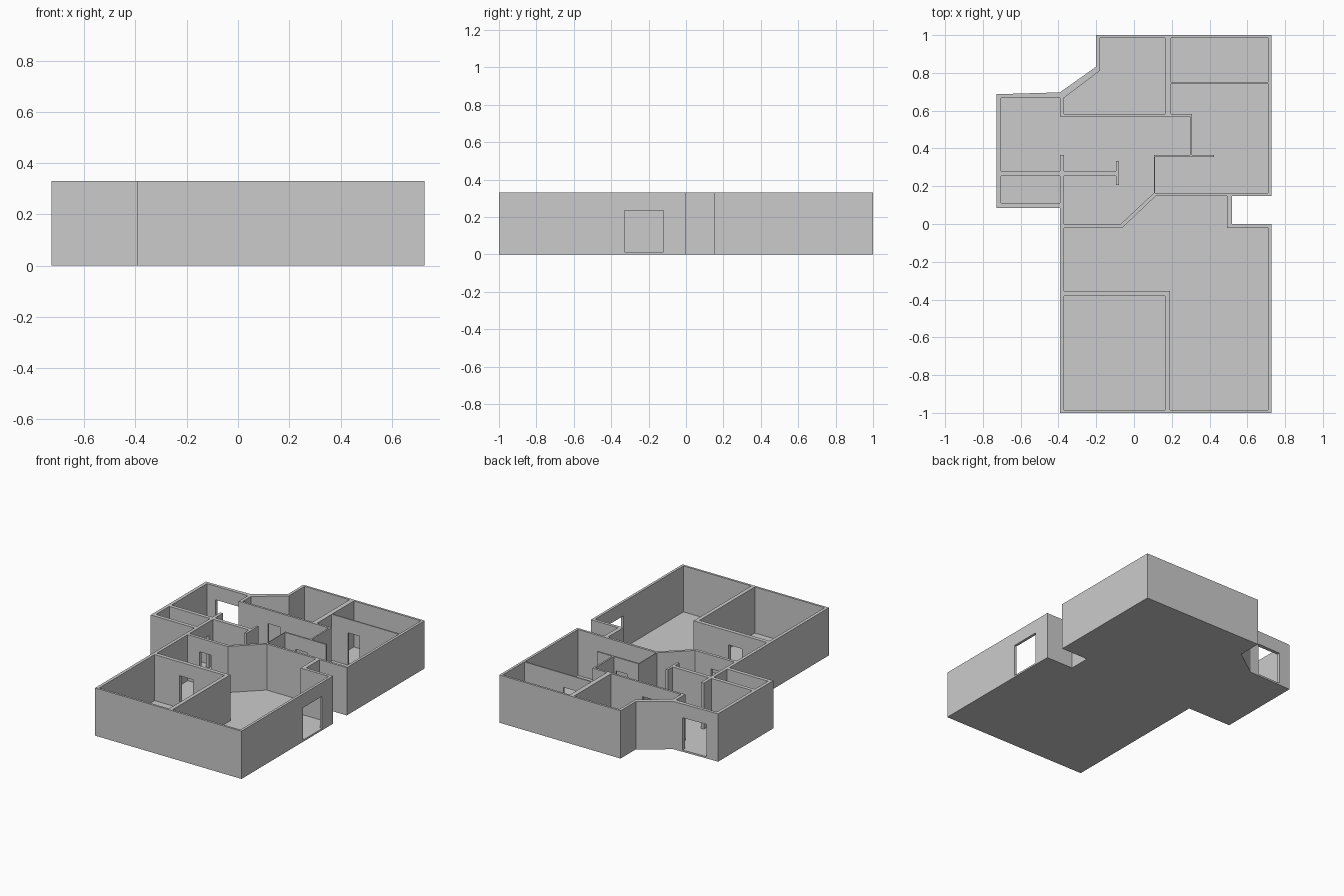
import bpy, bmesh

if "Cube" in bpy.data.objects:
    bpy.data.objects.remove(bpy.data.objects["Cube"])

HEIGHT, FLOOR, DOOR_TOP = 0.33, 0.012, 0.235


def add_prism(bm, points, z0, z1):
    """Extrude a counter-clockwise or clockwise plan outline from z0 to z1."""
    face = bm.faces.new([bm.verts.new((x, y, z0)) for x, y in points])
    top = bmesh.ops.extrude_face_region(bm, geom=[face])["geom"]
    for v in top:
        if isinstance(v, bmesh.types.BMVert):
            v.co.z = z1


def make_object(name, outlines, z0, z1):
    bm = bmesh.new()
    for points in outlines:
        add_prism(bm, points, z0, z1)
    bmesh.ops.recalc_face_normals(bm, faces=bm.faces)
    mesh = bpy.data.meshes.new(name)
    bm.to_mesh(mesh)
    bm.free()
    obj = bpy.data.objects.new(name, mesh)
    bpy.context.collection.objects.link(obj)
    return obj


def rect(x0, y0, x1, y1):
    return [(x0, y0), (x1, y0), (x1, y1), (x0, y1)]


# Outer footprint of the building
footprint = [(-.392, -1), (.727, -1), (.727, 0), (.52, 0), (.52, .149),
             (.727, .149), (.727, 1), (-.2, 1), (-.2, .833), (-.392, .697),
             (-.727, .687), (-.727, .085), (-.392, .085)]

# Room outlines, hollowed out of the block
rooms = [
    # living room with angled corner
    [(.709, -.021), (.492, -.021), (.492, .149), (.116, .149), (-.063, -.021),
     (-.37, -.021), (-.37, -.355), (.19, -.355), (.19, -.985), (.709, -.985)],
    # front left room
    rect(-.37, -.985, .164, -.382),
    # hall, alcove and left entrance, with wall stubs
    [(-.392, .568), (.296, .568), (.296, .366), (.106, .366), (.106, .165),
     (-.07, 0), (-.37, 0), (-.37, .255), (-.095, .255), (-.095, .207),
     (-.079, .207), (-.079, .334), (-.095, .334), (-.095, .281),
     (-.37, .281), (-.37, .366), (-.392, .366), (-.392, .281),
     (-.704, .281), (-.704, .668), (-.392, .668)],
    # small left room
    rect(-.704, .111, -.392, .255),
    # back left room with angled corner
    [(-.18, .985), (.164, .985), (.164, .583), (-.37, .583), (-.37, .668),
     (-.18, .812)],
    # back right room
    rect(.196, .753, .709, .985),
    # right room with partition
    [(.196, .743), (.196, .583), (.307, .583), (.307, .366), (.423, .366),
     (.423, .355), (.111, .355), (.111, .165), (.709, .165), (.709, .743)],
]

# Doorways, and the two large outer openings
doors = [
    rect(-.18, -.39, -.075, -.345),
    rect(-.28, -.03, -.19, .01),
    rect(-.17, .56, -.075, .59),
    rect(.32, .735, .41, .76),
    rect(.19, .345, .28, .376),
    rect(-.4, .11, -.36, .21),
    rect(-.64, .66, -.46, .72),
    rect(.70, -.33, .75, -.12),
]

house = make_object("house_walls_and_floor", [footprint], 0, HEIGHT)
cutters = [make_object("room_cutter", rooms, FLOOR, HEIGHT + .1),
           make_object("door_cutter", doors, FLOOR, DOOR_TOP)]
for cutter in cutters:
    cutter.hide_render = True
    mod = house.modifiers.new(cutter.name, "BOOLEAN")
    mod.operation = "DIFFERENCE"
    mod.solver = "EXACT"
    mod.object = cutter

# Bake the cuts and remove the helpers
graph = bpy.context.evaluated_depsgraph_get()
house_mesh = bpy.data.meshes.new_from_object(house.evaluated_get(graph))
house.modifiers.clear()
house.data = house_mesh
for cutter in cutters:
    bpy.data.objects.remove(cutter)
